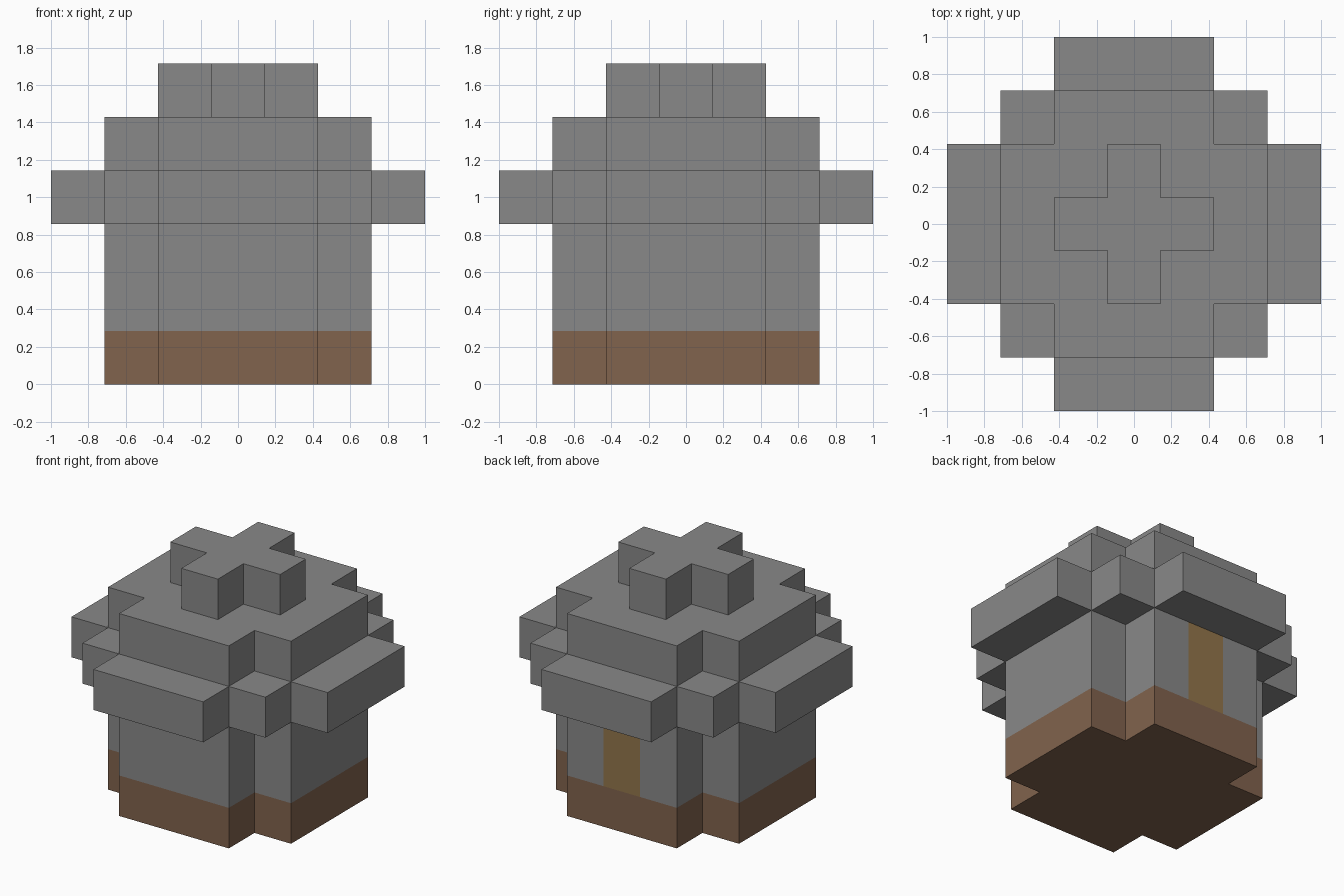
import bpy, bmesh
from mathutils import Vector

cube = bpy.data.objects.get("Cube")
if cube:
    bpy.data.objects.remove(cube)

U = 2 / 7  # edge of one block


def material(name, rgb):
    m = bpy.data.materials.new(name)
    m.use_nodes = True
    m.diffuse_color = (*rgb, 1)
    m.node_tree.nodes["Principled BSDF"].inputs["Base Color"].default_value = (*rgb, 1)
    return m


stone = material("stone_grey", (0.25, 0.25, 0.25))
earth = material("earth_brown", (0.22, 0.125, 0.075))
wood = material("door_ochre", (0.29, 0.18, 0.07))


def cross(long, short, layers):
    """Blocks of a plus shape: two crossed rectangles, given by half widths."""
    span = range(-long, long + 1)
    return {(x, y, z) for x in span for y in span for z in layers
            if min(abs(x), abs(y)) <= short}


# Each part is a set of blocks stacked on the previous one
square = {(x, y, 3) for x in range(-2, 3) for y in range(-2, 3)}
parts = {
    "foundation": (cross(2, 1, [0]), earth),
    "walls": (cross(2, 1, [1, 2]), stone),
    "eaves": (cross(3, 1, [3]) | square, stone),
    "roof": (cross(2, 1, [4]), stone),
    "roof_cap": (cross(1, 0, [5]), stone),
}
solid = set().union(*(blocks for blocks, _ in parts.values()))


def is_door(cell, direction):
    return cell[0] == 0 and cell[2] in (1, 2) and direction == (0, 1, 0)


def build(name, blocks, mat):
    """Skin the outside of the blocks and merge flat areas of one colour."""
    bm = bmesh.new()
    for cell in sorted(blocks):
        centre = Vector(cell) + Vector((0, 0, 0.5))
        for axis in range(3):
            for sign in (-1, 1):
                n = Vector((0, 0, 0))
                n[axis] = sign
                d = tuple(int(c) for c in n)
                if tuple(c + k for c, k in zip(cell, d)) in solid:
                    continue
                a = Vector((0, 0, 0))
                a[(axis + 1) % 3] = 1
                b = n.cross(a)
                corners = [a + b, b - a, -a - b, a - b]
                face = bm.faces.new(
                    [bm.verts.new((centre + (n + c) / 2) * U) for c in corners])
                face.material_index = int(is_door(cell, d))
    bmesh.ops.remove_doubles(bm, verts=bm.verts, dist=0.001)
    bmesh.ops.dissolve_limit(bm, angle_limit=0.01, verts=bm.verts, edges=bm.edges,
                             delimit={'MATERIAL'})
    mesh = bpy.data.meshes.new(name)
    bm.to_mesh(mesh)
    bm.free()
    mesh.materials.append(mat)
    if name == "walls":
        mesh.materials.append(wood)
    bpy.context.collection.objects.link(bpy.data.objects.new(name, mesh))


for part, (blocks, mat) in parts.items():
    build(part, blocks, mat)
